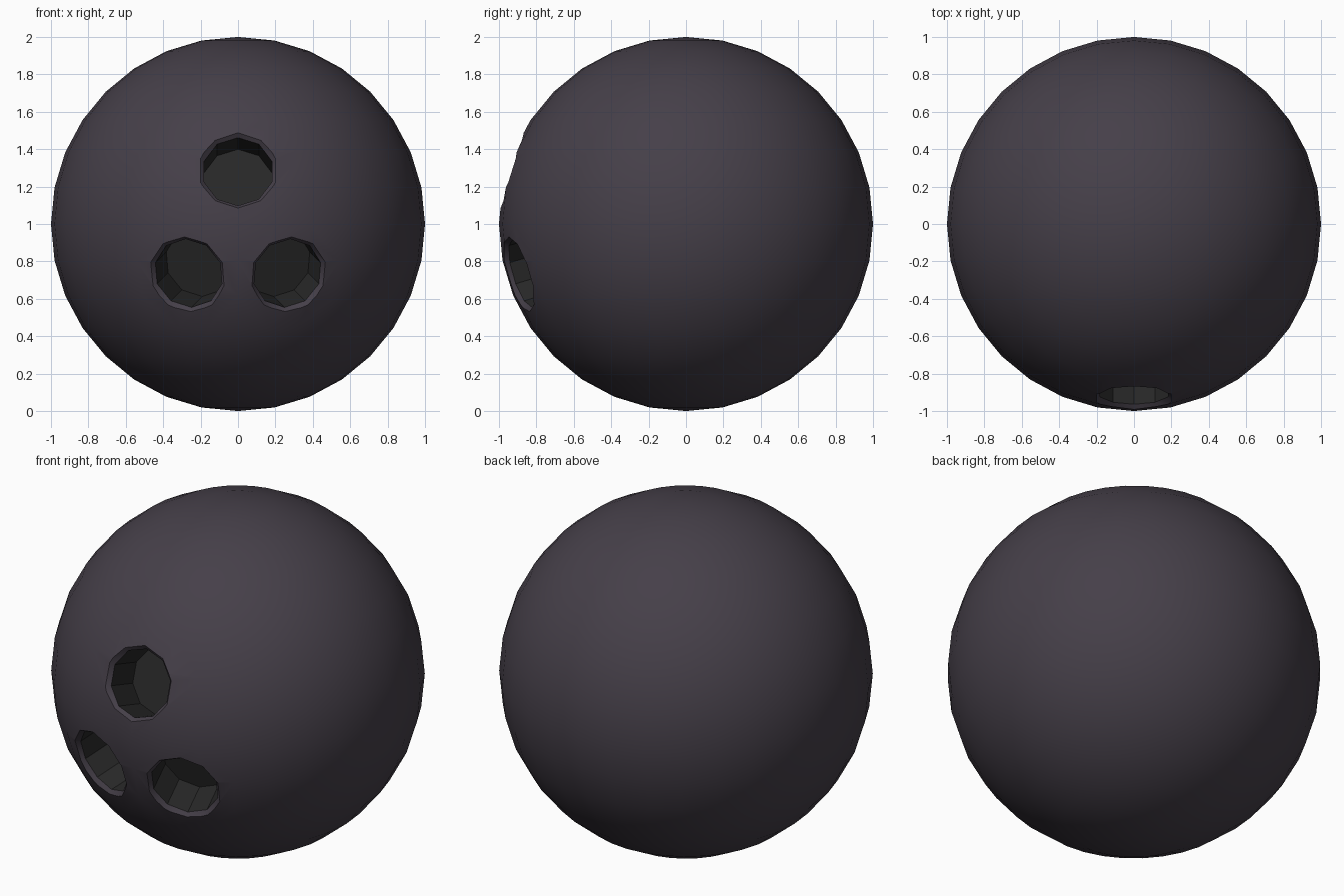
import bpy, bmesh, math
from mathutils import Vector

if "Cube" in bpy.data.objects:
    bpy.data.objects.remove(bpy.data.objects["Cube"])

CENTRE = Vector((0, 0, 1))


def material(name, rgb):
    m = bpy.data.materials.new(name)
    m.diffuse_color = (*rgb, 1)
    m.use_nodes = True
    m.node_tree.nodes["Principled BSDF"].inputs["Base Color"].default_value = m.diffuse_color
    return m


def hole_cutter(direction, sides=10):
    """Ten-sided plug with a flared mouth, pointing along direction."""
    n = Vector(direction).normalized()
    side = Vector((0, 0, 1)).cross(n).normalized()
    up = n.cross(side)
    bm = bmesh.new()
    rings = []
    for dist, radius in ((0.74, 0.19), (0.95, 0.19), (1.03, 0.264)):
        ring = []
        for i in range(sides):
            a = 2 * math.pi * i / sides
            ring.append(bm.verts.new(CENTRE + n * dist
                        + (up * math.cos(a) + side * math.sin(a)) * radius))
        rings.append(ring)
    for low, high in zip(rings, rings[1:]):
        for i in range(sides):
            j = (i + 1) % sides
            bm.faces.new((low[i], low[j], high[j], high[i]))
    bm.faces.new(rings[0])
    bm.faces.new(rings[-1])
    bmesh.ops.recalc_face_normals(bm, faces=bm.faces[:])
    mesh = bpy.data.meshes.new("hole_cutter")
    bm.to_mesh(mesh)
    bm.free()
    obj = bpy.data.objects.new("hole_cutter", mesh)
    bpy.context.collection.objects.link(obj)
    obj.hide_render = True
    return obj


# Ball body
bpy.ops.mesh.primitive_uv_sphere_add(segments=32, ring_count=16, radius=1,
                                     location=CENTRE)
ball = bpy.context.object
ball.name = "ball"
ball.data.materials.append(material("dark purple", (0.060, 0.050, 0.066)))
ball.data.materials.append(material("hole charcoal", (0.021, 0.021, 0.021)))

# Thumb hole above, two finger holes below
cutters = [hole_cutter(d) for d in ((0, -0.957, 0.295),
                                    (-0.278, -0.92, -0.277),
                                    (0.278, -0.92, -0.277))]
for cutter in cutters:
    mod = ball.modifiers.new("hole", 'BOOLEAN')
    mod.operation = 'DIFFERENCE'
    mod.solver = 'EXACT'
    mod.object = cutter
bpy.ops.object.select_all(action='DESELECT')
ball.select_set(True)
bpy.context.view_layer.objects.active = ball
for mod in list(ball.modifiers):
    bpy.ops.object.modifier_apply(modifier=mod.name)
for cutter in cutters:
    bpy.data.objects.remove(cutter)

# Hole walls and floors lie well inside the ball surface
for p in ball.data.polygons:
    p.material_index = 1 if p.center.length < 0.93 else 0

bpy.ops.object.shade_smooth_by_angle(angle=math.radians(30))
